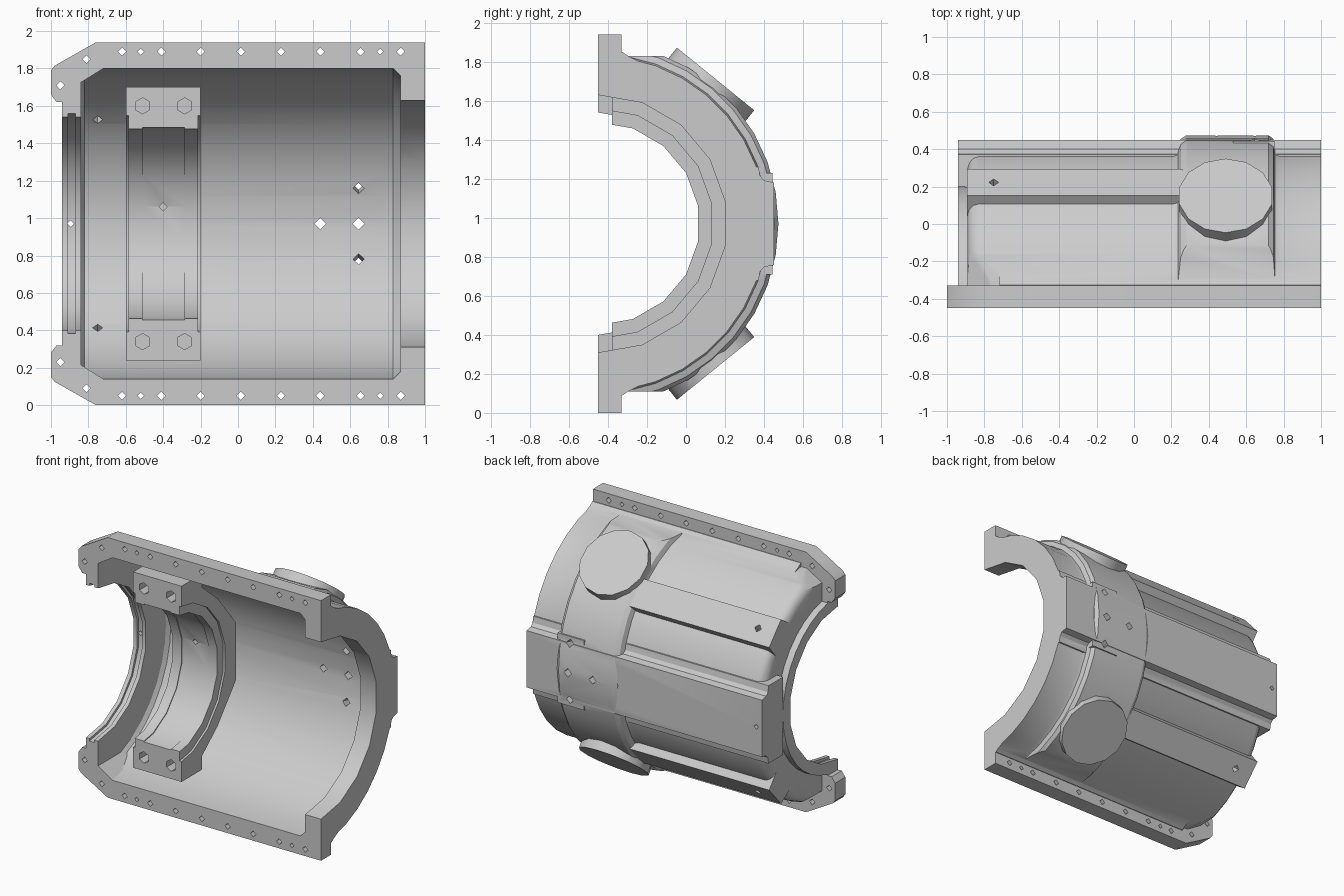
import bpy, bmesh, math
from mathutils import Vector, Matrix

if "Cube" in bpy.data.objects:
    bpy.data.objects.remove(bpy.data.objects["Cube"])

CY, CZ = -0.45, 0.97          # bore axis runs along x through this point


def finish(bm, name):
    bmesh.ops.recalc_face_normals(bm, faces=bm.faces[:])
    me = bpy.data.meshes.new(name)
    bm.to_mesh(me)
    bm.free()
    ob = bpy.data.objects.new(name, me)
    bpy.context.collection.objects.link(ob)
    return ob


def prism(name, pts, a, b, axis='x'):
    """Extrude (y,z) points along x, or (x,z) points along y."""
    bm = bmesh.new()
    def mk(t, p):
        return bm.verts.new((t, p[0], p[1]) if axis == 'x' else (p[0], t, p[1]))
    r0, r1 = [mk(a, p) for p in pts], [mk(b, p) for p in pts]
    bm.faces.new(r0)
    bm.faces.new(r1)
    n = len(pts)
    for i in range(n):
        j = (i + 1) % n
        bm.faces.new((r0[i], r0[j], r1[j], r1[i]))
    return finish(bm, name)


def box(name, x0, x1, y0, y1, z0, z1):
    return prism(name, [(y0, z0), (y1, z0), (y1, z1), (y0, z1)], x0, x1)


def lathe(name, prof, seg, planes=()):
    """Revolve (x, r) about the bore axis, then trim by (point, normal) planes."""
    bm = bmesh.new()
    rings = []
    for x, r in prof:
        rings.append([bm.verts.new((x, CY + r * math.sin(2 * math.pi * k / seg),
                                    CZ + r * math.cos(2 * math.pi * k / seg)))
                      for k in range(seg)])
    for a, b in zip(rings, rings[1:]):
        for k in range(seg):
            j = (k + 1) % seg
            bm.faces.new((a[k], a[j], b[j], b[k]))
    bm.faces.new(rings[0])
    bm.faces.new(rings[-1])
    for co, no in planes:
        for s in (1, -1):     # mirrored above and below the axis
            res = bmesh.ops.bisect_plane(
                bm, geom=bm.verts[:] + bm.edges[:] + bm.faces[:],
                plane_co=(co[0], 0, CZ + s * (co[1] - CZ)),
                plane_no=(no[0], 0, s * no[1]), clear_outer=True)
            cut = [e for e in res['geom_cut'] if isinstance(e, bmesh.types.BMEdge)]
            bmesh.ops.holes_fill(bm, edges=[e for e in cut if e.is_boundary], sides=0)
    return finish(bm, name)


def rod(name, centre, d, r, depth, seg):
    bm = bmesh.new()
    rot = Vector(d).to_track_quat('Z', 'Y').to_matrix().to_4x4()
    bmesh.ops.create_cone(bm, cap_ends=True, segments=seg, radius1=r, radius2=r,
                          depth=depth, matrix=Matrix.Translation(centre) @ rot)
    return finish(bm, name)


def boolean(ob, tools, op):
    for t in tools:
        m = ob.modifiers.new('b', 'BOOLEAN')
        m.operation, m.solver, m.object = op, 'EXACT', t
        t.hide_render = True
    dg = bpy.context.evaluated_depsgraph_get()
    me = bpy.data.meshes.new_from_object(ob.evaluated_get(dg))
    ob.modifiers.clear()
    ob.data = me
    for t in tools:
        bpy.data.objects.remove(t)


def mz(z, s):
    return CZ + s * (z - CZ)


CH = (-0.53, 0.85)            # sloped corner direction

# Outer half shell with raised belt and hub
shell = lathe('housing_half',
              [(-0.94, .65), (-0.89, .65), (-0.89, .80), (-0.88, .83), (-0.86, .852),
               (-0.83, .862), (.21, .862), (.235, .87), (.25, .905), (.28, .924),
               (.72, .924), (.745, .905), (.755, .87), (.78, .862), (1.1, .862)],
              36, [((0, 1.83), (0, 1)), ((-0.74, 1.84), CH)])

# Split flange with clipped corners
half = [(1.1, 1.94), (-0.76, 1.94), (-0.98, 1.815), (-1, 1.79), (-1, 1.66),
        (-0.97, 1.62), (-0.938, 1.62)]
parts = [prism('flange', half + [(x, mz(z, -1)) for x, z in reversed(half)],
               -0.6, -0.33, 'y')]
# Flat spine with filleted roots, plus the fitting pad
sp = [(.2, .29), (.372, .29), (.38, .245), (.40, .222), (.45, .212)]
parts.append(prism('spine', [(y, CZ + h) for y, h in sp] +
                   [(y, CZ - h) for y, h in reversed(sp)], -0.942, 1.1))
parts.append(box('fitting_pad', .53, .752, .2, .443, CZ - .26, CZ + .26))
# Fillet strip where the shell meets the flange, diagonal ribs and round bosses
for s in (1, -1):
    parts.append(prism('root_fillet', [(-.4, mz(1.7, s)), (-.4, mz(1.85, s)),
                       (-.325, mz(1.85, s)), (-.30, mz(1.832, s)), (-.2, mz(1.78, s))],
                       -0.72, 1.1))
    n, t = (.74, .67), (.67, -.74)
    rib = [(CY + n[0] * R + t[0] * w, CZ + s * (n[1] * R + t[1] * w))
           for R, w in ((.78, -.125), (.91, -.105), (.91, .105), (.78, .125))]
    parts.append(prism('rib', rib, -0.892, .26))
    d = (0, .63, s * .777)
    parts.append(rod('boss', (.49, CY + .63 * .885, CZ + s * .777 * .885), d, .255, .14, 14))
boolean(shell, parts, 'UNION')

# Cavity, end bores and trimming of the split and end planes
cuts = [lathe('cavity', [(-0.84, .80), (-0.82, .83), (.83, .83), (.87, .79)], 36,
              [((-0.72, 1.80), CH)]),
        lathe('left_bore', [(-1.2, .57), (-0.91, .57), (-0.91, .588), (-0.87, .588),
                            (-0.87, .57), (-0.8, .57)], 18),
        lathe('right_bore', [(.8, .66), (1.3, .66)], 18),
        box('split_cut', -2, 2, -2, CY, -1, 3),
        box('end_cut', 1, 2, -2, 2, -1, 3)]
boolean(shell, cuts, 'DIFFERENCE')

# Bolt holes in flange, spine and ribs
holes = []
Y = (0, 1, 0)
row = [(x, 1.89, .022) for x in (-.62, -.41, -.2, .015, .23, .44, .655, .87)]
row += [(-.52, 1.89, .017), (.76, 1.89, .017), (-.81, 1.85, .022), (-.95, 1.71, .022)]
for s in (1, -1):
    for x, z, r in row:
        holes.append(rod('h', (x, -.4, mz(z, s)), Y, r, .4, 4))
    holes.append(rod('h', (-.75, .2, mz(1.56, s)), (0, .74, s * .67), .027, .4, 4))
    holes.append(rod('h', (.645, .4, mz(1.17, s)), (0, .97, s * .23), .03, .4, 4))
for x, r in ((.44, .03), (.645, .032), (-.895, .018)):
    holes.append(rod('h', (x, .3, CZ), Y, r, .8, 4))
boolean(shell, holes, 'DIFFERENCE')

# Inner bearing saddle with bolt blocks and web to the spine
arch = [(-.38, 1.70), (-.14, 1.70), (-.14, 1.60), (.046, 1.445), (.265, 1.18)]
saddle = prism('bearing_saddle', arch + [(y, mz(z, -1)) for y, z in reversed(arch)],
               -0.6, -0.2)
boolean(saddle, [box('web', -.5, -.3, .2, .40, CZ - .2, CZ + .2)], 'UNION')
tools = [lathe('saddle_bore', [(-.7, .59), (-.585, .59), (-.585, .52), (-.51, .52),
                               (-.51, .527), (-.285, .527), (-.285, .52), (-.215, .52),
                               (-.215, .59), (-.1, .59)], 18)]
for s in (1, -1):
    for x in (-.51, -.285):
        tools.append(rod('h', (x, -.38, mz(1.6, s)), Y, .043, .24, 6))
tools.append(rod('h', (-.4, .1, 1.06), Y, .022, .2, 4))
boolean(saddle, tools, 'DIFFERENCE')

# Smooth curved faces, keep machined edges sharp
for ob in (shell, saddle):
    bpy.ops.object.select_all(action='DESELECT')
    ob.select_set(True)
    bpy.context.view_layer.objects.active = ob
    bpy.ops.object.shade_smooth_by_angle(angle=math.radians(30))
